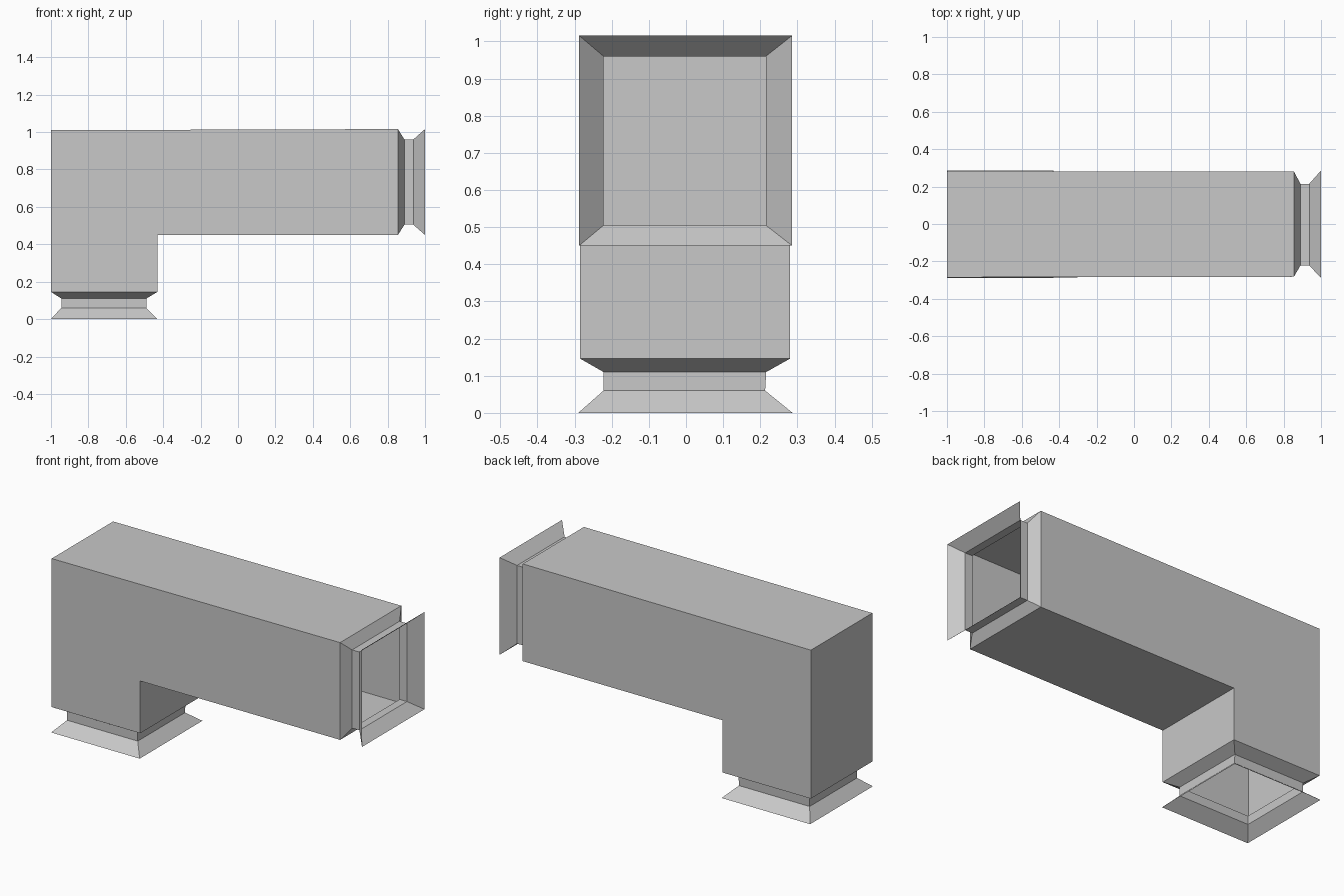
import bpy
import bmesh

if "Cube" in bpy.data.objects:
    bpy.data.objects.remove(bpy.data.objects["Cube"])

# Single sheet-metal colour
metal = bpy.data.materials.new("light_grey_metal")
metal.diffuse_color = (0.58, 0.58, 0.58, 1)
metal.use_nodes = True
metal.node_tree.nodes["Principled BSDF"].inputs["Base Color"].default_value = metal.diffuse_color

# Cross-sections along the duct: (outer x, z), (inner x, z), y min, y max
flare_low = ((-1.0, 0.0), (-0.43, 0.0), -0.29, 0.287)
neck_low_a = ((-0.945, 0.06), (-0.49, 0.06), -0.222, 0.213)
neck_low_b = ((-0.945, 0.11), (-0.49, 0.11), -0.222, 0.216)
body_low = ((-1.0, 0.146), (-0.43, 0.146), -0.285, 0.28)
elbow = ((-1.0, 1.01), (-0.43, 0.45), -0.285, 0.28)
body_end = ((0.855, 1.016), (0.855, 0.45), -0.282, 0.28)
neck_end_a = ((0.89, 0.96), (0.89, 0.505), -0.222, 0.215)
neck_end_b = ((0.937, 0.96), (0.937, 0.505), -0.222, 0.215)
flare_end = ((1.0, 1.016), (1.0, 0.45), -0.288, 0.286)


def duct_part(name, sections):
    """Open-ended rectangular shell through the given sections."""
    bm = bmesh.new()
    rings = []
    for (ox, oz), (ix, iz), y0, y1 in sections:
        corners = ((ox, y0, oz), (ox, y1, oz), (ix, y1, iz), (ix, y0, iz))
        rings.append([bm.verts.new(c) for c in corners])
    for a, b in zip(rings, rings[1:]):
        for i in range(4):
            j = (i + 1) % 4
            bm.faces.new((a[i], b[i], b[j], a[j]))
    # Face the walls outward
    bm.normal_update()
    centre = sum((v.co for v in rings[0]), rings[0][0].co * 0) / 4
    first = bm.faces[:][0]
    if first.normal.dot(first.calc_center_median() - centre) < 0:
        bmesh.ops.reverse_faces(bm, faces=bm.faces[:])
    mesh = bpy.data.meshes.new(name)
    bm.to_mesh(mesh)
    bm.free()
    mesh.materials.append(metal)
    obj = bpy.data.objects.new(name, mesh)
    bpy.context.collection.objects.link(obj)
    return obj


# L-shaped duct body and the two necked, flared collars
duct_part("duct_body", [body_low, elbow, body_end])
duct_part("bottom_collar", [flare_low, neck_low_a, neck_low_b, body_low])
duct_part("end_collar", [body_end, neck_end_a, neck_end_b, flare_end])
